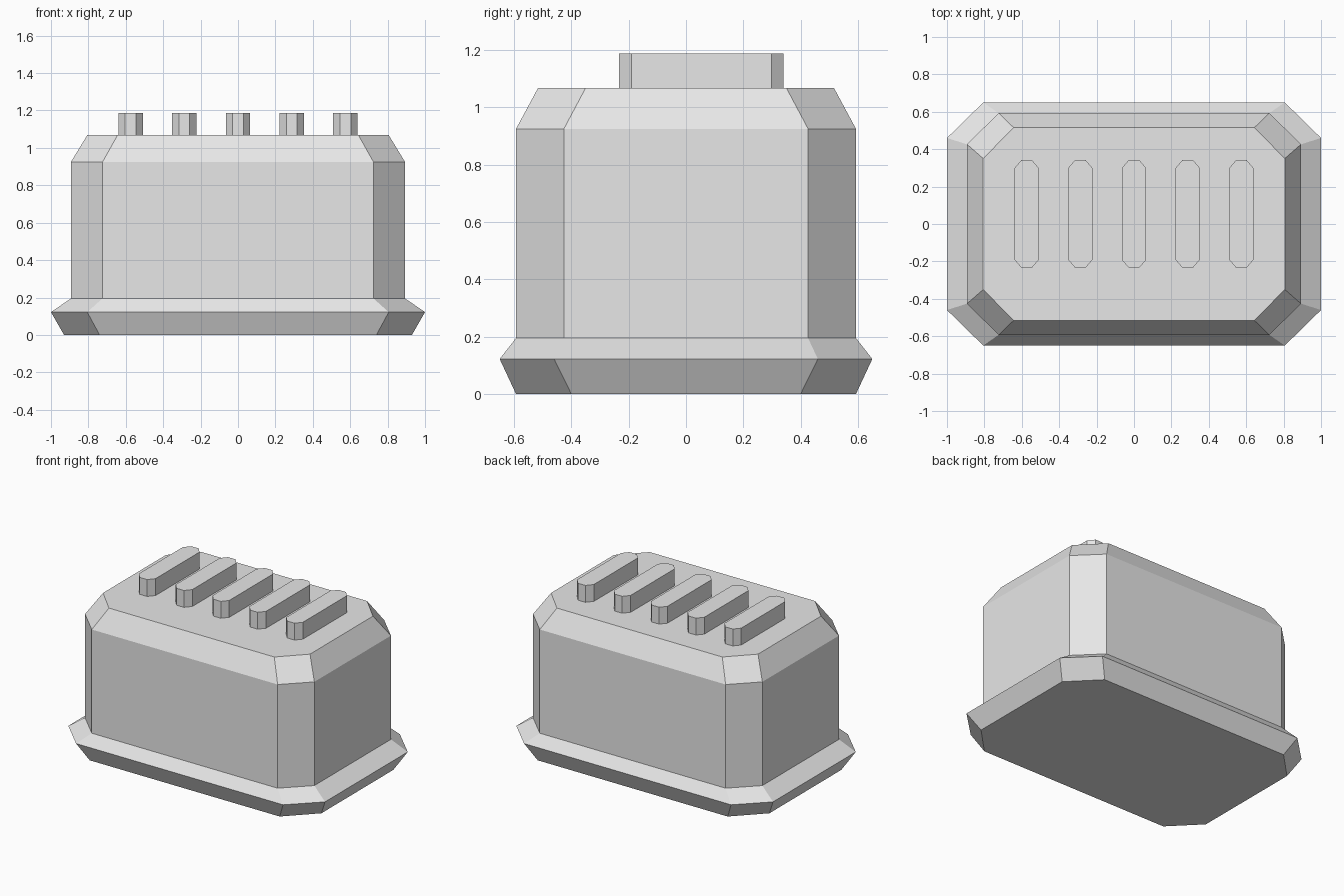
import bpy
import bmesh

cube = bpy.data.objects.get("Cube")
if cube:
    bpy.data.objects.remove(cube, do_unlink=True)

# Single flat colour
grey = bpy.data.materials.new("light_grey")
grey.use_nodes = True
colour = (0.8, 0.8, 0.8, 1.0)
grey.diffuse_color = colour
grey.node_tree.nodes["Principled BSDF"].inputs["Base Color"].default_value = colour


def octagon(hx, hy, fx, fy):
    """Chamfered rectangle: half sizes hx, hy; straight edges end at fx, fy."""
    return [(fx, -hy), (hx, -fy), (hx, fy), (fx, hy),
            (-fx, hy), (-hx, fy), (-hx, -fy), (-fx, -hy)]


def loft(name, rings, location=(0, 0, 0)):
    """Closed solid through a stack of (z, octagon sizes) rings."""
    bm = bmesh.new()
    loops = [[bm.verts.new((x, y, z)) for x, y in octagon(*sizes)]
             for z, sizes in rings]
    for low, high in zip(loops, loops[1:]):
        for i in range(len(low)):
            j = (i + 1) % len(low)
            bm.faces.new((low[i], low[j], high[j], high[i]))
    bm.faces.new(loops[0][::-1])
    bm.faces.new(loops[-1])
    mesh = bpy.data.meshes.new(name)
    bm.to_mesh(mesh)
    bm.free()
    mesh.materials.append(grey)
    obj = bpy.data.objects.new(name, mesh)
    obj.location = location
    bpy.context.collection.objects.link(obj)
    return obj


# Flared foot, straight walls and bevelled shoulder in one shell
wall = (0.893, 0.593, 0.724, 0.426)
loft("housing", [
    (0.0, (0.93, 0.593, 0.74, 0.40)),
    (0.122, (1.0, 0.65, 0.806, 0.46)),
    (0.195, wall),
    (0.925, wall),
    (1.068, (0.806, 0.516, 0.644, 0.35)),
])

# Five raised ribs on the lid, set slightly towards the back
rib = (0.065, 0.287, 0.029, 0.245)
for i in range(5):
    loft(f"top_rib_{i + 1}", [(0.0, rib), (0.137, rib)],
         ((i - 2) * 0.287, 0.054, 1.05))
